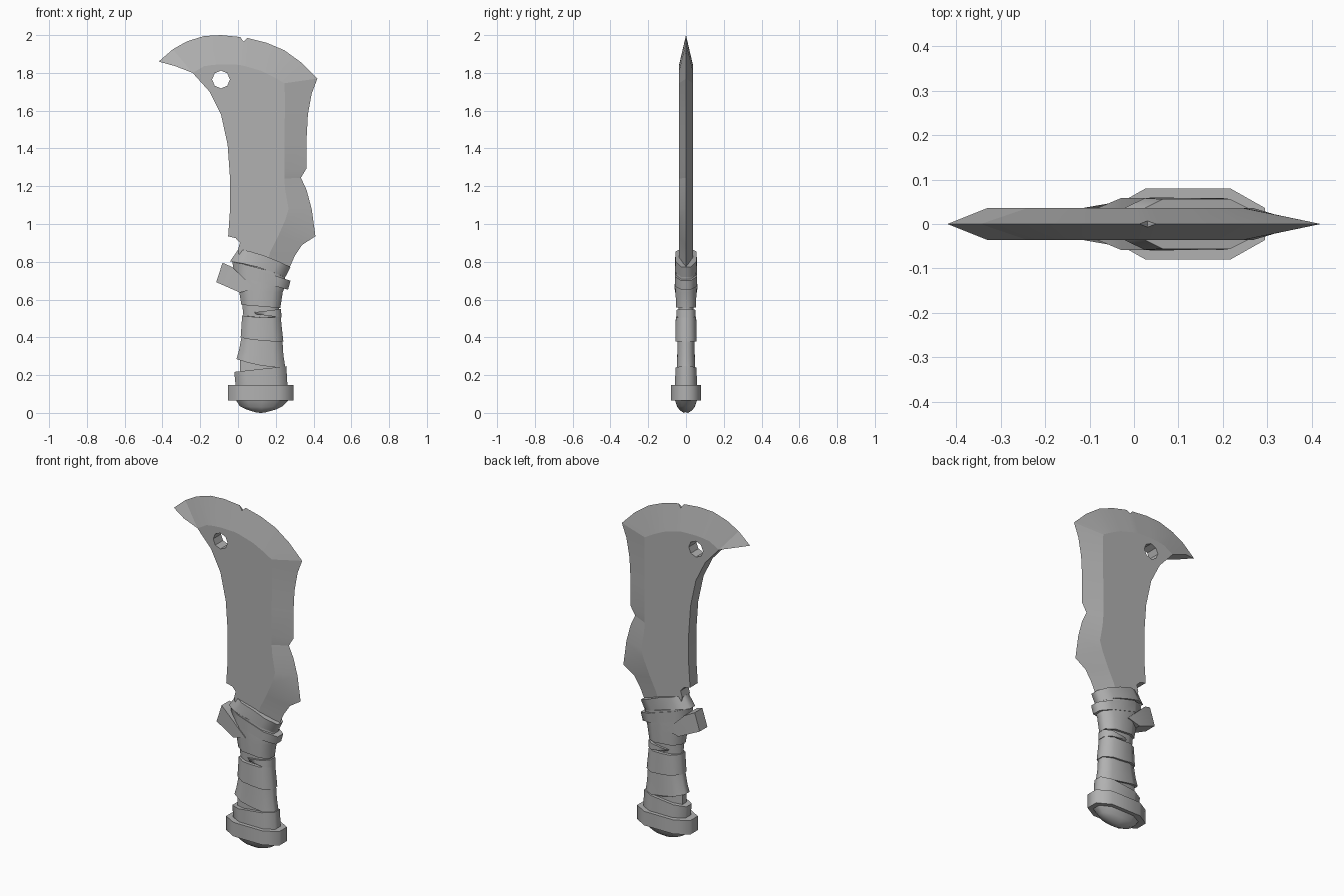
import bpy, bmesh, math
from mathutils import Matrix

if "Cube" in bpy.data.objects:
    bpy.data.objects.remove(bpy.data.objects["Cube"])

grey = bpy.data.materials.new("dark_grey")
grey.diffuse_color = (0.44, 0.44, 0.44, 1)
grey.use_nodes = True
grey.node_tree.nodes["Principled BSDF"].inputs["Base Color"].default_value = grey.diffuse_color


def finish(bm, name, smooth=None):
    bmesh.ops.remove_doubles(bm, verts=bm.verts, dist=0.0005)
    bmesh.ops.recalc_face_normals(bm, faces=bm.faces)
    me = bpy.data.meshes.new(name)
    bm.to_mesh(me)
    bm.free()
    me.materials.append(grey)
    ob = bpy.data.objects.new(name, me)
    bpy.context.collection.objects.link(ob)
    if smooth:
        shade(ob, smooth)
    return ob


def shade(ob, degrees):
    bpy.ops.object.select_all(action='DESELECT')
    bpy.context.view_layer.objects.active = ob
    ob.select_set(True)
    bpy.ops.object.shade_smooth_by_angle(angle=math.radians(degrees))


# Octagonal unit section shared by every handle part: (u along x, v along y)
SECTION = [(1, .45), (.55, 1), (0, 1), (-.55, 1), (-1, .45),
           (-1, -.45), (-.55, -1), (0, -1), (.55, -1), (1, -.45)]


def loft(name, rings, sag=0):
    """rings: (left x, left z, right x, right z, half depth), bottom to top."""
    bm = bmesh.new()
    loops = []
    for xl, zl, xr, zr, d in rings:
        loops.append([bm.verts.new(((xl + xr) / 2 + u * (xr - xl) / 2, v * d,
                                    (zl + zr) / 2 + u * (zr - zl) / 2 - sag * (1 - u * u)))
                      for u, v in SECTION])
    n = len(SECTION)
    for a, b in zip(loops, loops[1:]):
        for i in range(n):
            bm.faces.new((a[i], a[(i + 1) % n], b[(i + 1) % n], b[i]))
    bm.faces.new(loops[0])
    bm.faces.new(loops[-1])
    return finish(bm, name, 66)


# Blade: each station pairs a cutting-edge point with its bevel point (x, z, x, z)
T = 0.036
STATIONS = [
    (-.42, 1.86, -.33, 1.835), (-.345, 1.925, -.24, 1.80), (-.27, 1.967, -.18, 1.835),
    (-.18, 1.995, -.135, 1.842), (-.09, 2.0, -.09, 1.845), (.012, 1.99, 0, 1.843),
    (.03, 1.965, .02, 1.84), (.05, 1.985, .04, 1.835), (.15, 1.96, .125, 1.81),
    (.245, 1.92, .185, 1.78), (.335, 1.855, .22, 1.76), (.42, 1.77, .245, 1.745),
    (.39, 1.69, .248, 1.69), (.37, 1.58, .248, 1.58), (.363, 1.45, .245, 1.45),
    (.363, 1.295, .245, 1.29), (.333, 1.245, .245, 1.24), (.363, 1.18, .25, 1.18),
    (.39, 1.08, .268, 1.08), (.41, .935, .25, 1.02), (.34, .89, .21, .93),
    (.30, .83, .17, .85), (.26, .74, .14, .75)]
SPINE = [(.02, .75), (0, .865), (.01, .9), (-.012, .925), (-.052, .935), (-.042, 1.08),
         (-.042, 1.24), (-.055, 1.42), (-.09, 1.58), (-.15, 1.70)]
bm = bmesh.new()
bounds = []
for s in (-1, 1):
    # the small nick in the top edge (station 6) keeps a little thickness
    edge = [bm.verts.new((p[0], s * (0.007 if i == 6 else 0), p[1]))
            for i, p in enumerate(STATIONS)]
    inner = [bm.verts.new((p[2], s * T, p[3])) for p in STATIONS]
    spine = [bm.verts.new((x, s * T, z)) for x, z in SPINE]
    for i in range(len(edge) - 1):
        bm.faces.new((edge[i], edge[i + 1], inner[i + 1], inner[i]))
    bm.faces.new(inner[1:] + spine)
    bounds.append(edge + [inner[-1]] + spine + [inner[1], inner[0]])
f, b = bounds
for i in range(len(f)):
    j = (i + 1) % len(f)
    bm.faces.new((f[i], f[j], b[j], b[i]))
blade = finish(bm, "blade")

# Eight-sided hole through the blade
bm = bmesh.new()
bmesh.ops.create_cone(bm, cap_ends=True, segments=8, radius1=.047, radius2=.047, depth=.3,
                      matrix=Matrix.Translation((-.09, 0, 1.765))
                      @ Matrix.Rotation(math.pi / 2, 4, 'X'))
cutter = finish(bm, "hole_cutter")
cutter.hide_render = True
mod = blade.modifiers.new("hole", 'BOOLEAN')
mod.operation, mod.solver, mod.object = 'DIFFERENCE', 'EXACT', cutter
bpy.context.view_layer.objects.active = blade
bpy.ops.object.modifier_apply(modifier="hole")
bpy.data.objects.remove(cutter)
shade(blade, 10)

# Pommel dome and band
loft("pommel_dome", [(.09, .004, .15, .004, .012), (.045, .018, .2, .018, .032),
                     (.01, .035, .235, .035, .046), (-.012, .07, .27, .07, .058)], .004)
loft("pommel_band", [(-.052, .065, .295, .065, .08), (-.052, .148, .295, .148, .08)])

# Grip core and its tilted wraps
loft("grip_core", [(.01, .14, .245, .14, .04), (.01, .3, .235, .3, .037),
                   (.03, .5, .215, .5, .036), (.018, .62, .222, .62, .042),
                   (-.01, .75, .235, .73, .044), (.005, .84, .22, .77, .046)])
loft("grip_wrap_bottom", [(-.012, .14, .262, .14, .058), (-.02, .217, .256, .247, .056)])
loft("grip_wrap_low", [(-.008, .285, .25, .24, .048), (.005, .33, .24, .31, .046),
                       (.02, .41, .235, .39, .044)], .012)
loft("grip_wrap_middle", [(.014, .398, .24, .378, .056), (.022, .515, .226, .508, .054)], .006)
loft("grip_wrap_upper", [(.075, .525, .23, .505, .05), (.065, .53, .228, .55, .05)])

# Guard body and two crossing bands below the blade
loft("guard_body", [(.018, .572, .224, .555, .053), (.006, .645, .237, .64, .055),
                    (-.02, .75, .25, .67, .055), (-.02, .80, .25, .73, .054)])
loft("guard_band_lower", [(-.02, .73, .265, .652, .057), (-.03, .80, .278, .70, .058)])
loft("guard_band_upper", [(-.042, .802, .25, .718, .058), (.003, .868, .278, .772, .056)], -.012)

# Loose strap end sticking out on the spine side, thinner at its tip
bm = bmesh.new()
STRAP = [(-.082, .795, .036), (-.115, .692, .036), (.01, .637, .058),
         (.09, .657, .06), (-.03, .772, .058)]
sides = [[bm.verts.new((x, s * d, z)) for x, z, d in STRAP] for s in (-1, 1)]
for side in sides:
    bm.faces.new((side[0], side[1], side[2], side[4]))
    bm.faces.new(side[2:])
for i in range(5):
    j = (i + 1) % 5
    bm.faces.new((sides[0][i], sides[0][j], sides[1][j], sides[1][i]))
finish(bm, "guard_strap", 30)
